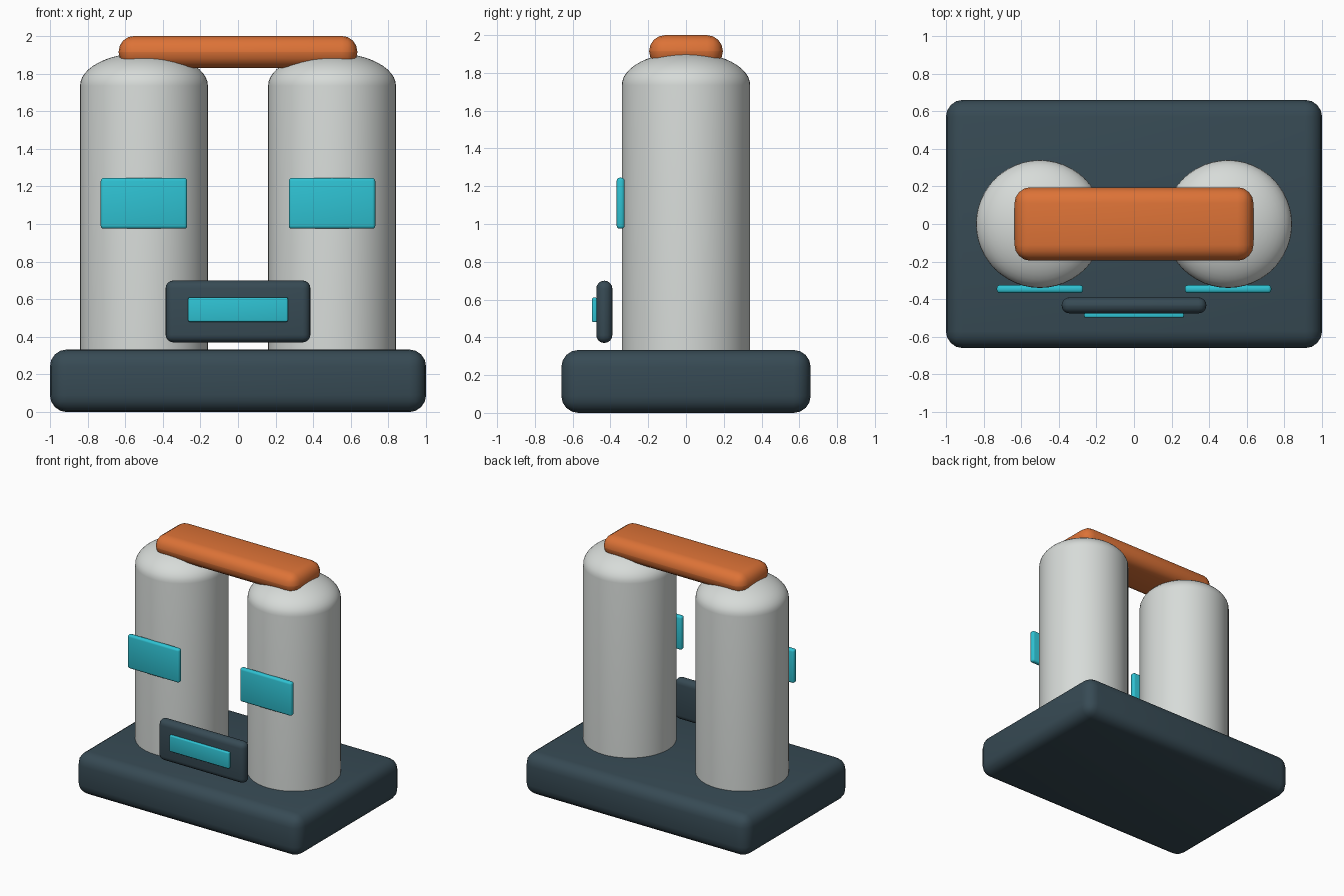
import bpy, bmesh
from math import sin, cos, pi, radians
from mathutils import Vector

if "Cube" in bpy.data.objects:
    bpy.data.objects.remove(bpy.data.objects["Cube"], do_unlink=True)


def material(name, rgb):
    mat = bpy.data.materials.new(name)
    mat.use_nodes = True
    mat.diffuse_color = (*rgb, 1)
    mat.node_tree.nodes["Principled BSDF"].inputs["Base Color"].default_value = (*rgb, 1)
    return mat


slate = material("dark slate", (0.038, 0.069, 0.089))
silver = material("pale grey", (0.68, 0.71, 0.69))
orange = material("orange", (0.72, 0.17, 0.038))
teal = material("teal", (0.028, 0.54, 0.65))


def add_object(name, bm, mat):
    mesh = bpy.data.meshes.new(name)
    bm.to_mesh(mesh)
    bm.free()
    mesh.materials.append(mat)
    obj = bpy.data.objects.new(name, mesh)
    bpy.context.collection.objects.link(obj)
    bpy.ops.object.select_all(action='DESELECT')
    obj.select_set(True)
    bpy.context.view_layer.objects.active = obj
    bpy.ops.object.shade_smooth_by_angle(angle=radians(35))
    return obj


def rounded_box(name, low, high, radius, mat, segments=4):
    """Box between two corners with every edge rounded."""
    low, high = Vector(low), Vector(high)
    bm = bmesh.new()
    bmesh.ops.create_cube(bm, size=1)
    for v in bm.verts:
        v.co = (low + high) / 2 + v.co * (high - low)
    bmesh.ops.bevel(bm, geom=bm.edges[:], offset=radius, segments=segments,
                    profile=0.5, affect='EDGES')
    bmesh.ops.remove_doubles(bm, verts=bm.verts, dist=0.0005)
    return add_object(name, bm, mat)


def domed_tank(name, x, radius=0.34, bottom=0.3, shoulder=1.735, dome=0.175, rings=12):
    """Straight cylinder closed by a flattened dome, turned from one profile."""
    profile = [(0, bottom), (radius, bottom)]
    for i in range(rings + 1):
        a = pi / 2 * i / rings
        profile.append((radius * cos(a), shoulder + dome * sin(a)))
    bm = bmesh.new()
    verts = [bm.verts.new((r, 0, z)) for r, z in profile]
    edges = [bm.edges.new(pair) for pair in zip(verts, verts[1:])]
    bmesh.ops.spin(bm, geom=verts + edges, cent=(0, 0, 0), axis=(0, 0, 1),
                   angle=2 * pi, steps=48)
    bmesh.ops.remove_doubles(bm, verts=bm.verts, dist=0.0005)
    bmesh.ops.recalc_face_normals(bm, faces=bm.faces)
    bmesh.ops.translate(bm, verts=bm.verts, vec=(x, 0, 0))
    return add_object(name, bm, silver)


# Base
rounded_box("base", (-1, -0.66, 0), (1, 0.66, 0.333), 0.09, slate)

# Twin tanks with front labels
for side, x in (("right", -0.5), ("left", 0.5)):
    domed_tank(side + "_tank", x)
    rounded_box(side + "_label", (x - 0.23, -0.367, 0.975), (x + 0.23, -0.325, 1.245),
                0.016, teal, 3)

# Bridge across the domes
rounded_box("top_bridge", (-0.635, -0.195, 1.83), (0.635, 0.195, 2), 0.084, orange)

# Control panel and its display
rounded_box("control_panel", (-0.385, -0.475, 0.37), (0.385, -0.39, 0.7), 0.042, slate)
rounded_box("display", (-0.265, -0.498, 0.48), (0.265, -0.47, 0.61), 0.008, teal, 3)
